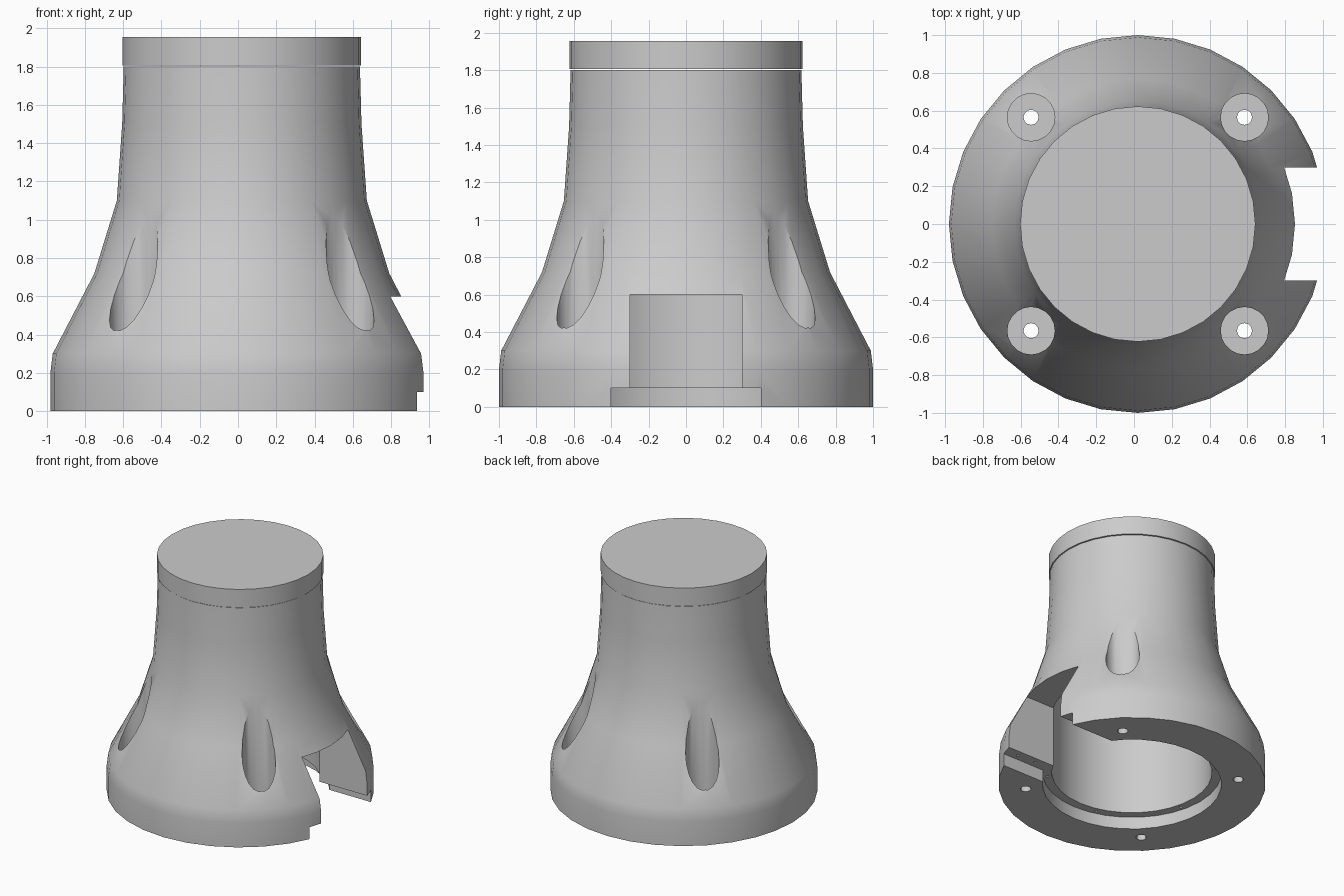
import bpy, bmesh
from math import sin, cos, pi, radians
from mathutils import Matrix

if "Cube" in bpy.data.objects:
    bpy.data.objects.remove(bpy.data.objects["Cube"])

CX = 0.02          # axis of the round body
SEG = 32


def new_object(name, bm):
    bmesh.ops.recalc_face_normals(bm, faces=bm.faces)
    me = bpy.data.meshes.new(name)
    bm.to_mesh(me)
    bm.free()
    ob = bpy.data.objects.new(name, me)
    bpy.context.collection.objects.link(ob)
    return ob


def lathe(name, profile):
    """Closed ring revolved around the body axis."""
    bm = bmesh.new()
    rings = [[bm.verts.new((CX + r * cos(2 * pi * i / SEG), r * sin(2 * pi * i / SEG), z))
              for r, z in profile] for i in range(SEG)]
    n = len(profile)
    for i in range(SEG):
        a, b = rings[i], rings[(i + 1) % SEG]
        for j in range(n):
            k = (j + 1) % n
            bm.faces.new((a[j], b[j], b[k], a[k]))
    return new_object(name, bm)


def cyl(bm, x, y, z0, z1, r, seg):
    bmesh.ops.create_cone(bm, cap_ends=True, segments=seg, radius1=r, radius2=r, depth=z1 - z0,
                          matrix=Matrix.Translation((CX + x, y, (z0 + z1) / 2)))


def box(name, lo, hi):
    bm = bmesh.new()
    mid = [(a + b) / 2 for a, b in zip(lo, hi)]
    size = [b - a for a, b in zip(lo, hi)]
    bmesh.ops.create_cube(bm, size=1, matrix=Matrix.Translation(mid) @ Matrix.Diagonal((*size, 1)))
    return new_object(name, bm)


def smooth(ob):
    bpy.ops.object.select_all(action='DESELECT')
    ob.select_set(True)
    bpy.context.view_layer.objects.active = ob
    bpy.ops.object.shade_smooth_by_angle(angle=radians(30))


# flared hollow body: outer profile upward, then bore and counterbore downward
body = lathe("flared_body", [
    (1.0, 0), (1.0, 0.2), (0.988, 0.3), (0.77, 0.72), (0.653, 1.1), (0.625, 1.5), (0.617, 1.8),
    (0.6, 1.8), (0.6, 0.1), (0.67, 0.1), (0.67, 0)])

# screw pockets, through holes and small pilot holes
corners = [(sx * 0.565, sy * 0.565) for sx in (-1, 1) for sy in (-1, 1)]
bm = bmesh.new()
for x, y in corners:
    cyl(bm, x, y, 0.3, 1.5, 0.126, 20)
pockets = new_object("pocket_cutter", bm)

bm = bmesh.new()
for x, y in corners:
    cyl(bm, x, y, -0.1, 0.5, 0.04, 12)
for deg in (75, 135, 195, 255, 315):
    cyl(bm, 0.635 * cos(radians(deg)), 0.635 * sin(radians(deg)), 0.05, 0.16, 0.012, 8)
for x in (0.65, 0.82):
    for y in (-0.35, 0.35):
        cyl(bm, x, y, 0.05, 0.16, 0.012, 8)
holes = new_object("hole_cutter", bm)

# side opening with a wider step at the bottom
step = box("step_cutter", (0.3, -0.4, -0.1), (1.3, 0.4, 0.1))
opening = box("opening_cutter", (0.3, -0.3, -0.15), (1.3, 0.3, 0.6))

bpy.context.view_layer.objects.active = body
for cutter in (step, opening, pockets, holes):
    cutter.hide_render = True
    mod = body.modifiers.new("cut", 'BOOLEAN')
    mod.operation = 'DIFFERENCE'
    mod.solver = 'EXACT'
    mod.object = cutter
    bpy.ops.object.modifier_apply(modifier=mod.name)
    bpy.data.objects.remove(cutter)
smooth(body)

# top cap, a solid disc above a hairline gap
bm = bmesh.new()
cyl(bm, 0, 0, 1.805, 1.955, 0.623, SEG)
smooth(new_object("top_cap", bm))
